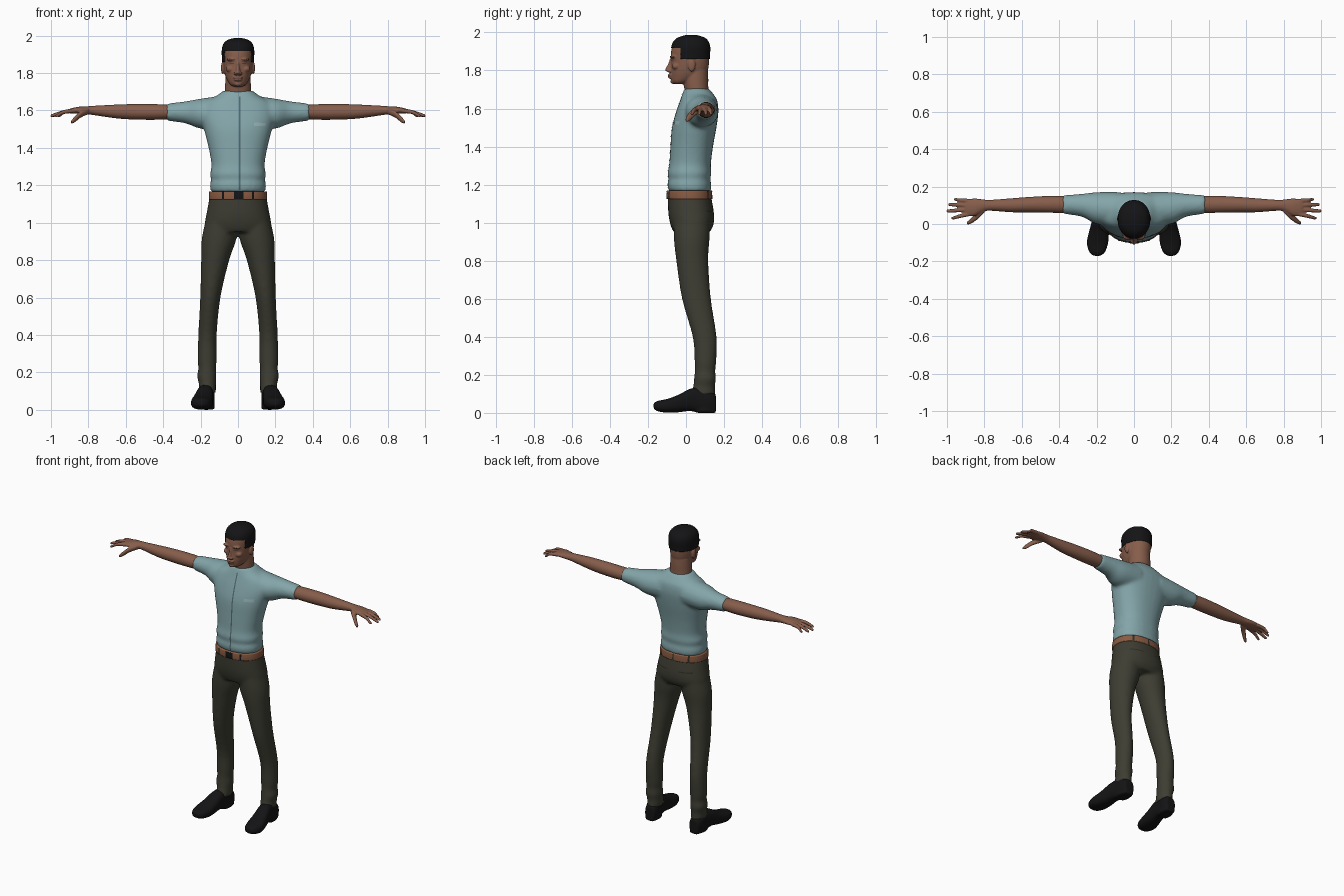
import bpy, bmesh, math
from mathutils import Vector, Matrix

cube = bpy.data.objects.get("Cube")
if cube:
    bpy.data.objects.remove(cube)


def material(name, r, g, b):
    m = bpy.data.materials.new(name)
    m.use_nodes = True
    m.diffuse_color = (r, g, b, 1)
    bsdf = m.node_tree.nodes["Principled BSDF"]
    bsdf.inputs["Base Color"].default_value = (r, g, b, 1)
    bsdf.inputs["Roughness"].default_value = 0.8
    return m


SHIRT = material("pale_blue_cloth", 0.23, 0.38, 0.40)
SEAM = material("seam_blue", 0.08, 0.14, 0.16)
PATCH = material("patch_blue", 0.32, 0.46, 0.47)
SKIN = material("brown_skin", 0.24, 0.11, 0.07)
DARK_SKIN = material("dark_skin", 0.13, 0.055, 0.04)
PANTS = material("olive_cloth", 0.047, 0.047, 0.033)
POCKET = material("pocket_olive", 0.028, 0.028, 0.02)
BELT = material("tan_leather", 0.25, 0.105, 0.055)
BLACK = material("black", 0.007, 0.007, 0.008)


def finish(name, bm, mat):
    bmesh.ops.recalc_face_normals(bm, faces=bm.faces)
    me = bpy.data.meshes.new(name)
    for f in bm.faces:
        f.smooth = True
    bm.to_mesh(me)
    bm.free()
    me.materials.append(mat)
    ob = bpy.data.objects.new(name, me)
    bpy.context.collection.objects.link(ob)
    return ob


def spline(a, b, c, d, t):
    return [q + t / 2 * (r - p + t * (2 * p - 5 * q + 4 * r - s + t * (3 * (q - r) + s - p)))
            for p, q, r, s in zip(a, b, c, d)]


def loft(bm, axis, rings, side=1, power=2.0, n=32, steps=4):
    """Skin rings (position, centre u, centre v, radius u, radius v) along an axis."""
    pts = [rings[0]] + list(rings) + [rings[-1]]
    fine = [spline(*pts[i:i + 4], k / steps) for i in range(len(rings) - 1) for k in range(steps)]
    fine.append(rings[-1])
    loops = []
    for t, cu, cv, ru, rv in fine:
        loop = []
        for k in range(n):
            a = math.tau * k / n
            c, s = math.cos(a), math.sin(a)
            u = cu + ru * math.copysign(abs(c) ** (2 / power), c)
            v = cv + rv * math.copysign(abs(s) ** (2 / power), s)
            x, y, z = {"x": (t, u, v), "y": (u, t, v), "z": (u, v, t)}[axis]
            loop.append(bm.verts.new((x * side, y, z)))
        loops.append(loop)
    for lo, hi in zip(loops, loops[1:]):
        for k in range(n):
            bm.faces.new((lo[k], lo[k - 1], hi[k - 1], hi[k]))
    bm.faces.new(loops[0])
    bm.faces.new(loops[-1])


def body(rows):
    """Turn (height, front y, back y, half width) into loft rings."""
    return [(z, 0, (f + b) / 2, w, (b - f) / 2) for z, f, b, w in rows]


def ball(bm, centre, size):
    mat = Matrix.Translation(centre) @ Matrix.Diagonal((*size, 1))
    bmesh.ops.create_uvsphere(bm, u_segments=20, v_segments=12, radius=1, matrix=mat)


def fuse(ob, voxel, smooth):
    """Melt overlapping volumes into one soft surface."""
    r = ob.modifiers.new("Fuse", "REMESH")
    r.mode, r.voxel_size, r.use_smooth_shade = "VOXEL", voxel, True
    s = ob.modifiers.new("Soften", "SMOOTH")
    s.factor, s.iterations = 0.5, smooth
    return ob


def decal(name, target, x, z, w, h, mat, back=False, tilt=0):
    """Thin patch pressed onto the front or back of a part."""
    bm = bmesh.new()
    bmesh.ops.create_grid(bm, x_segments=max(4, int(w / 0.008)), y_segments=max(4, int(h / 0.01)), size=0.5)
    spin = math.pi if back else 0
    m = (Matrix.Translation((x, 0.4 if back else -0.4, z)) @ Matrix.Rotation(spin, 4, "Z")
         @ Matrix.Rotation(tilt, 4, "Y") @ Matrix.Rotation(math.pi / 2, 4, "X") @ Matrix.Diagonal((w, h, 1, 1)))
    bmesh.ops.transform(bm, matrix=m, verts=bm.verts)
    me = bpy.data.meshes.new(name)
    bm.to_mesh(me)
    bm.free()
    me.materials.append(mat)
    ob = bpy.data.objects.new(name, me)
    bpy.context.collection.objects.link(ob)
    sw = ob.modifiers.new("Press", "SHRINKWRAP")
    sw.target, sw.wrap_method, sw.wrap_mode = target, "PROJECT", "ABOVE_SURFACE"
    sw.use_project_y = True
    sw.use_positive_direction, sw.use_negative_direction = not back, back
    sw.offset = 0.002


# Shirt: trunk and two short sleeves
bm = bmesh.new()
loft(bm, "z", body([(1.165, -.09, .13, .146), (1.2, -.098, .133, .15), (1.23, -.092, .128, .144),
                    (1.26, -.097, .133, .149), (1.31, -.088, .131, .142), (1.4, -.082, .142, .157),
                    (1.5, -.074, .16, .182), (1.58, -.053, .17, .2), (1.64, -.032, .165, .18),
                    (1.675, -.02, .145, .12), (1.705, -.008, .12, .08)]), power=2.3)
for s in (1, -1):
    loft(bm, "x", [(.08, .08, 1.59, .09, .09), (.2, .085, 1.583, .085, .08),
                   (.28, .1, 1.59, .061, .059), (.38, .104, 1.591, .05, .046)], s)
shirt = fuse(finish("shirt", bm, SHIRT), .01, 6)
decal("shirt_placket", shirt, .01, 1.425, .008, .5, SEAM)
decal("chest_pocket_patch", shirt, .115, 1.525, .06, .018, PATCH)

# Trousers: hips and two legs
bm = bmesh.new()
loft(bm, "z", body([(1.15, -.096, .13, .15), (1.05, -.093, .147, .168), (.99, -.082, .145, .178),
                    (.95, -.066, .125, .16)]), power=2.2)
for s in (1, -1):
    loft(bm, "z", [(1.04, .085, .03, .08, .095), (.92, .1, .03, .093, .094), (.8, .122, .033, .075, .084),
                   (.6, .148, .055, .054, .076), (.4, .163, .098, .049, .063), (.27, .165, .102, .051, .057),
                   (.22, .165, .1, .047, .054), (.18, .167, .1, .052, .058), (.14, .164, .095, .046, .057),
                   (.09, .164, .09, .046, .064)], s)
trousers = fuse(finish("trousers", bm, PANTS), .01, 5)
for s in (1, -1):
    decal("back_pocket_slit", trousers, s * .085, 1.06, .085, .008, POCKET, back=True)

# Belt, loops and buckle
bm = bmesh.new()
loft(bm, "z", body([(1.125, -.101, .138, .156), (1.145, -.102, .138, .156), (1.168, -.1, .136, .154)]),
     power=2.2, n=48)
belt = finish("belt", bm, BELT)
decal("buckle", belt, .004, 1.146, .052, .04, BLACK)
for x in (.08, -.08):
    decal("front_belt_loop", belt, x, 1.146, .01, .04, BLACK)
for x in (0, .1, -.1):
    decal("back_belt_loop", belt, x, 1.146, .01, .04, POCKET, back=True)

# Arms with hands, and shoes
for s, side in ((1, "left"), (-1, "right")):
    bm = bmesh.new()
    loft(bm, "x", [(.33, .103, 1.592, .044, .038), (.45, .105, 1.592, .045, .042), (.57, .103, 1.593, .041, .041),
                   (.66, .1, 1.595, .037, .036), (.77, .1, 1.6, .029, .025), (.81, .098, 1.601, .034, .021),
                   (.85, .09, 1.601, .046, .019), (.89, .088, 1.598, .045, .014), (.905, .088, 1.596, .04, .01)], s)
    for y0, x1, y1 in ((.053, .977, .032), (.078, 1.003, .07), (.1, .994, .104), (.123, .963, .131)):
        loft(bm, "x", [(.88, y0, 1.598, .0115, .012), (.93, (y0 + y1) / 2, 1.592, .011, .011),
                       (x1 - .012, y1, 1.574, .009, .009), (x1, y1, 1.57, .005, .005)], s, n=12)
    loft(bm, "x", [(.8, .08, 1.597, .02, .018), (.84, .042, 1.58, .02, .018),
                   (.875, .014, 1.55, .014, .016), (.893, .004, 1.537, .008, .008)], s, n=12)
    fuse(finish(side + "_arm", bm, SKIN), .0045, 3)

    bm = bmesh.new()
    loft(bm, "y", [(-.17, .198, .037, .018, .014), (-.15, .197, .036, .042, .027), (-.1, .195, .037, .057, .036),
                   (-.04, .187, .049, .053, .046), (.02, .178, .068, .046, .058), (.07, .172, .067, .042, .067),
                   (.12, .167, .062, .043, .062), (.157, .165, .05, .032, .046)], s, power=2.6)
    loft(bm, "y", [(.06, .171, .015, .035, .015), (.1, .168, .016, .043, .016), (.155, .165, .016, .03, .016)],
         s, power=5)
    fuse(finish(side + "_shoe", bm, BLACK), .007, 2)

# Head: neck, skull with jaw, then nose, lips, brow, cheeks and ears
bm = bmesh.new()
loft(bm, "z", body([(1.64, .01, .13, .075), (1.7, -.008, .118, .07), (1.76, -.015, .117, .068),
                    (1.8, -.01, .115, .066)]))
loft(bm, "z", body([(1.728, -.06, -.015, .026), (1.742, -.075, .03, .045), (1.77, -.08, .09, .062),
                    (1.8, -.081, .114, .072), (1.84, -.079, .121, .078), (1.88, -.08, .122, .08),
                    (1.92, -.074, .12, .08), (1.95, -.055, .108, .068), (1.965, -.03, .08, .045)]), power=2.1)
loft(bm, "z", body([(1.79, -.09, -.05, .015), (1.8, -.11, -.05, .018), (1.81, -.108, -.05, .013),
                    (1.835, -.095, -.05, .009), (1.86, -.085, -.05, .009)]), n=16)
ball(bm, (0, -.078, 1.777), (.026, .018, .007))
ball(bm, (0, -.077, 1.764), (.023, .018, .007))
ball(bm, (0, -.068, 1.742), (.02, .014, .013))
for s in (1, -1):
    ball(bm, (s * .033, -.066, 1.872), (.028, .018, .008))
    ball(bm, (s * .042, -.052, 1.822), (.024, .022, .018))
    ball(bm, (s * .014, -.088, 1.798), (.009, .012, .008))
    ball(bm, (s * .082, .03, 1.828), (.009, .02, .034))
head = fuse(finish("head", bm, SKIN), .0045, 3)
decal("mouth", head, 0, 1.77, .044, .005, DARK_SKIN)
for s, side in ((1, "left"), (-1, "right")):
    decal(side + "_eye", head, s * .032, 1.852, .024, .006, DARK_SKIN)
    decal(side + "_eyebrow", head, s * .034, 1.872, .034, .005, DARK_SKIN, tilt=s * .1)

# Cropped hair: a cap trimmed along the nape, temples and forehead
bm = bmesh.new()
loft(bm, "z", body([(1.83, -.08, .124, .083), (1.88, -.08, .126, .086), (1.92, -.078, .128, .087),
                    (1.95, -.068, .12, .081), (1.972, -.045, .1, .064), (1.984, -.01, .065, .036),
                    (1.987, .01, .045, .015)]), power=2.1, n=48)
temple, nape, brow = Vector((0, -.03, 0)), Vector((0, 0, 1.86)), Vector((0, 0, 1.918))
for point, normal in ((temple, (0, 1, 0)), (nape, (0, 0, 1)), (brow, (0, 0, 1))):
    bmesh.ops.bisect_plane(bm, geom=bm.verts[:] + bm.edges[:] + bm.faces[:], plane_co=point, plane_no=normal)
skin_faces = []
for f in bm.faces:
    c = f.calc_center_median()
    if c.z < nape.z or (c.y < temple.y and c.z < brow.z):
        skin_faces.append(f)
bmesh.ops.delete(bm, geom=skin_faces, context="FACES")
hair = finish("hair", bm, BLACK)
shell = hair.modifiers.new("Thickness", "SOLIDIFY")
shell.thickness, shell.offset = .012, -1
